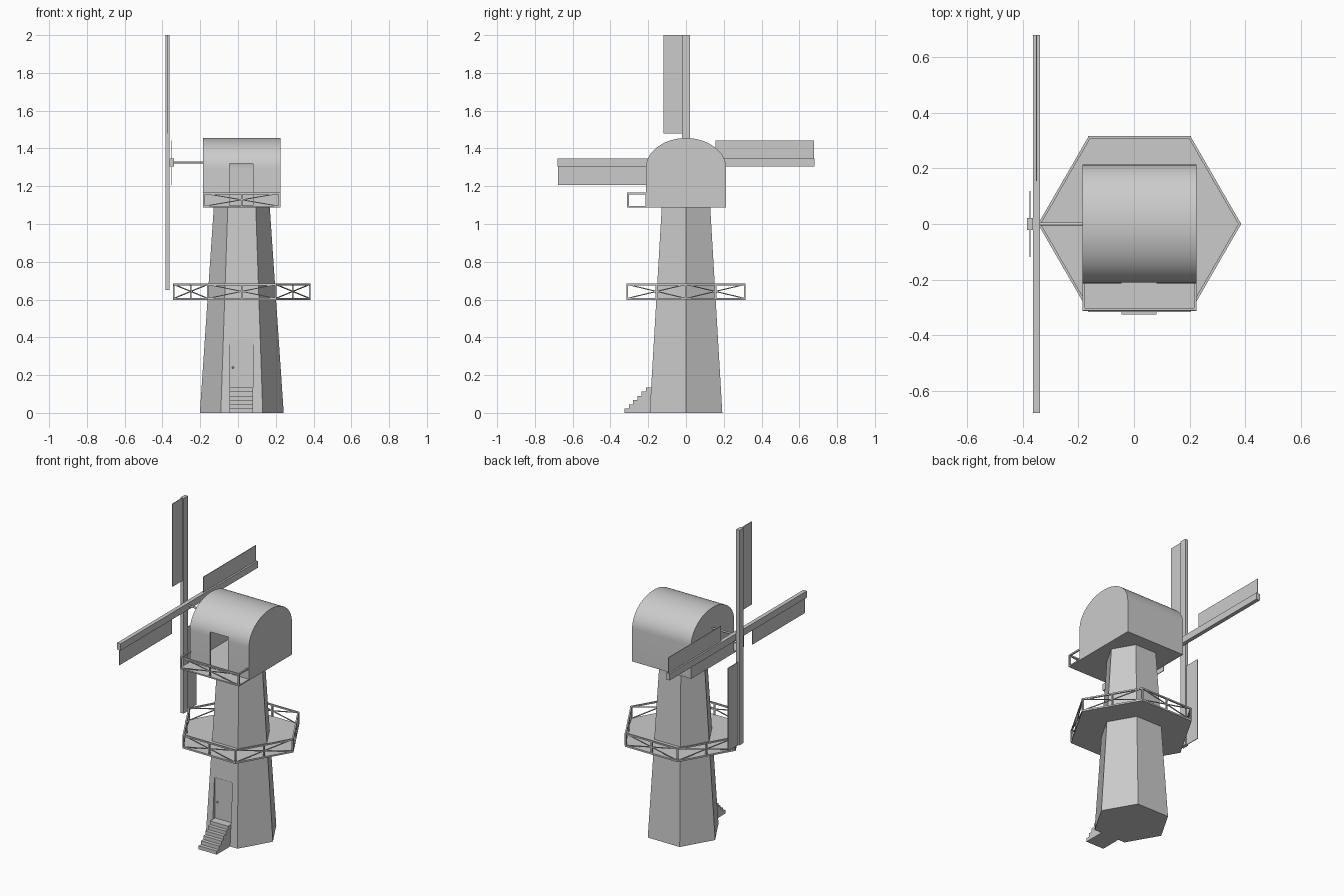
import bpy, bmesh, math
from mathutils import Vector

if "Cube" in bpy.data.objects:
    bpy.data.objects.remove(bpy.data.objects["Cube"])

CX = 0.02  # tower axis


def mesh_obj(name, bm):
    bmesh.ops.recalc_face_normals(bm, faces=bm.faces)
    me = bpy.data.meshes.new(name)
    bm.to_mesh(me)
    bm.free()
    ob = bpy.data.objects.new(name, me)
    bpy.context.collection.objects.link(ob)
    return ob


def add_box(bm, x0, x1, y0, y1, z0, z1):
    vs = bmesh.ops.create_cube(bm, size=1)["verts"]
    for v in vs:
        v.co = Vector((x1 if v.co.x > 0 else x0, y1 if v.co.y > 0 else y0, z1 if v.co.z > 0 else z0))


def box(name, *dims):
    bm = bmesh.new()
    add_box(bm, *dims)
    return mesh_obj(name, bm)


def add_bar(bm, a, b, t):
    """Square bar of thickness t between two points."""
    a, b = Vector(a), Vector(b)
    d = b - a
    vs = bmesh.ops.create_cube(bm, size=1)["verts"]
    rot = d.to_track_quat('Z', 'Y')
    for v in vs:
        v.co = (a + b) / 2 + rot @ Vector((v.co.x * t, v.co.y * t, v.co.z * d.length))


def add_rail(bm, a, b, z0, z1, braced=True):
    """Railing panel: end posts, top rail, bottom rail, middle post, cross."""
    p = lambda q, z: (q[0], q[1], z)
    m = ((a[0] + b[0]) / 2, (a[1] + b[1]) / 2)
    for q in (a, b) + ((m,) if braced else ()):
        add_bar(bm, p(q, z0), p(q, z1), 0.009)
    add_bar(bm, p(a, z1 - 0.004), p(b, z1 - 0.004), 0.009)
    if braced:
        add_bar(bm, p(a, z0), p(b, z1 - 0.004), 0.005)
        add_bar(bm, p(a, z1 - 0.004), p(b, z0), 0.005)


def hexagon(r):
    return [(CX + r * math.cos(i * math.pi / 3), r * math.sin(i * math.pi / 3)) for i in range(6)]


def hex_prism(name, r0, r1, z0, z1):
    bm = bmesh.new()
    lo = [bm.verts.new((x, y, z0)) for x, y in hexagon(r0)]
    hi = [bm.verts.new((x, y, z1)) for x, y in hexagon(r1)]
    bm.faces.new(lo)
    bm.faces.new(hi)
    for i in range(6):
        j = (i + 1) % 6
        bm.faces.new((lo[i], lo[j], hi[j], hi[i]))
    return mesh_obj(name, bm)


def extrude_x(name, profile, x0, x1):
    """Closed y-z profile extruded along x."""
    bm = bmesh.new()
    f = bm.faces.new([bm.verts.new((x0, y, z)) for y, z in profile])
    geo = bmesh.ops.extrude_face_region(bm, geom=[f])["geom"]
    for v in geo:
        if isinstance(v, bmesh.types.BMVert):
            v.co.x = x1
    return mesh_obj(name, bm)


def cut(ob, *cutters):
    for c in cutters:
        m = ob.modifiers.new("cut", 'BOOLEAN')
        m.operation, m.object, m.solver = 'DIFFERENCE', c, 'EXACT'
        c.hide_render = True
        c.hide_viewport = True


def knob(name, x, y, z):
    bm = bmesh.new()
    bmesh.ops.create_icosphere(bm, subdivisions=2, radius=0.006)
    bmesh.ops.translate(bm, verts=bm.verts, vec=(x, y, z))
    return mesh_obj(name, bm)


# Tower with recessed entrance door
tower = hex_prism("tower", 0.222, 0.148, 0, 1.092)
cut(tower, box("entrance_cutter", -0.045, 0.08, -0.3, -0.153, 0.135, 0.392))
box("entrance_door", -0.045, 0.08, -0.163, -0.15, 0.135, 0.392)
knob("entrance_knob", -0.027, -0.167, 0.24)

# Entrance steps
N, RISE, RUN = 6, 0.0225, 0.0225
steps = [(-0.17, 0), (-0.325, 0)]
for i in range(N):
    y = -0.325 + i * RUN
    steps += [(y, (i + 1) * RISE), (y + RUN if i < N - 1 else -0.17, (i + 1) * RISE)]
profile = [p for i, p in enumerate(steps) if i == 0 or p != steps[i - 1]]
extrude_x("entrance_steps", profile, -0.045, 0.08)

# Hexagonal gallery
hex_prism("gallery_floor", 0.365, 0.365, 0.598, 0.608)
bm = bmesh.new()
pts = hexagon(0.36)
for i in range(6):
    add_rail(bm, pts[i], pts[(i + 1) % 6], 0.606, 0.684)
mesh_obj("gallery_railing", bm)


# Rounded cap, hollow with an open doorway
def cap_profile(w, base, spring, top, n=32):
    arc = [(w * math.cos(math.pi * i / n), spring + (top - spring) * math.sin(math.pi * i / n))
           for i in range(n + 1)]
    return [(w, base)] + arc + [(-w, base)]


cap = extrude_x("cap", cap_profile(0.213, 1.088, 1.295, 1.455), -0.185, 0.225)
inner = extrude_x("cap_hollow_cutter", cap_profile(0.203, 1.098, 1.295, 1.445), -0.175, 0.215)
cut(cap, inner, box("cap_door_cutter", -0.045, 0.08, -0.3, -0.15, 1.098, 1.32))

# Cap balcony
box("balcony_floor", -0.185, 0.225, -0.312, -0.205, 1.088, 1.096)
bm = bmesh.new()
add_rail(bm, (-0.18, -0.307), (0.22, -0.307), 1.094, 1.166)
for x in (-0.18, 0.22):
    add_rail(bm, (x, -0.307), (x, -0.209), 1.094, 1.166, braced=False)
mesh_obj("balcony_railing", bm)

# Wind shaft
HUB = 1.325
bm = bmesh.new()
bmesh.ops.create_cone(bm, cap_ends=True, segments=16, radius1=0.006, radius2=0.006, depth=0.2)
for v in bm.verts:
    v.co = Vector((v.co.z - 0.26, v.co.x, v.co.y + HUB))
mesh_obj("wind_shaft", bm)

# Two crossed sail stocks, each with a thin board on opposite sides
box("vertical_stock", -0.385, -0.363, -0.021, 0.021, HUB - 0.675, 2.0)
box("horizontal_stock", -0.363, -0.338, -0.68, 0.68, HUB - 0.021, HUB + 0.021)
for s, tag in ((1, "a"), (-1, "b")):
    ys = sorted((-s * 0.118, 0))
    zs = sorted((HUB + s * 0.155, HUB + s * 0.675))
    box("vertical_sail_" + tag, -0.376, -0.372, *ys, *zs)
    ys = sorted((s * 0.155, s * 0.677))
    zs = sorted((HUB, HUB + s * 0.118))
    box("horizontal_sail_" + tag, -0.353, -0.349, *ys, *zs)

# Smooth the cap while keeping its edges sharp
bpy.ops.object.select_all(action='DESELECT')
cap.select_set(True)
bpy.context.view_layer.objects.active = cap
bpy.ops.object.shade_smooth_by_angle(angle=math.radians(30))
